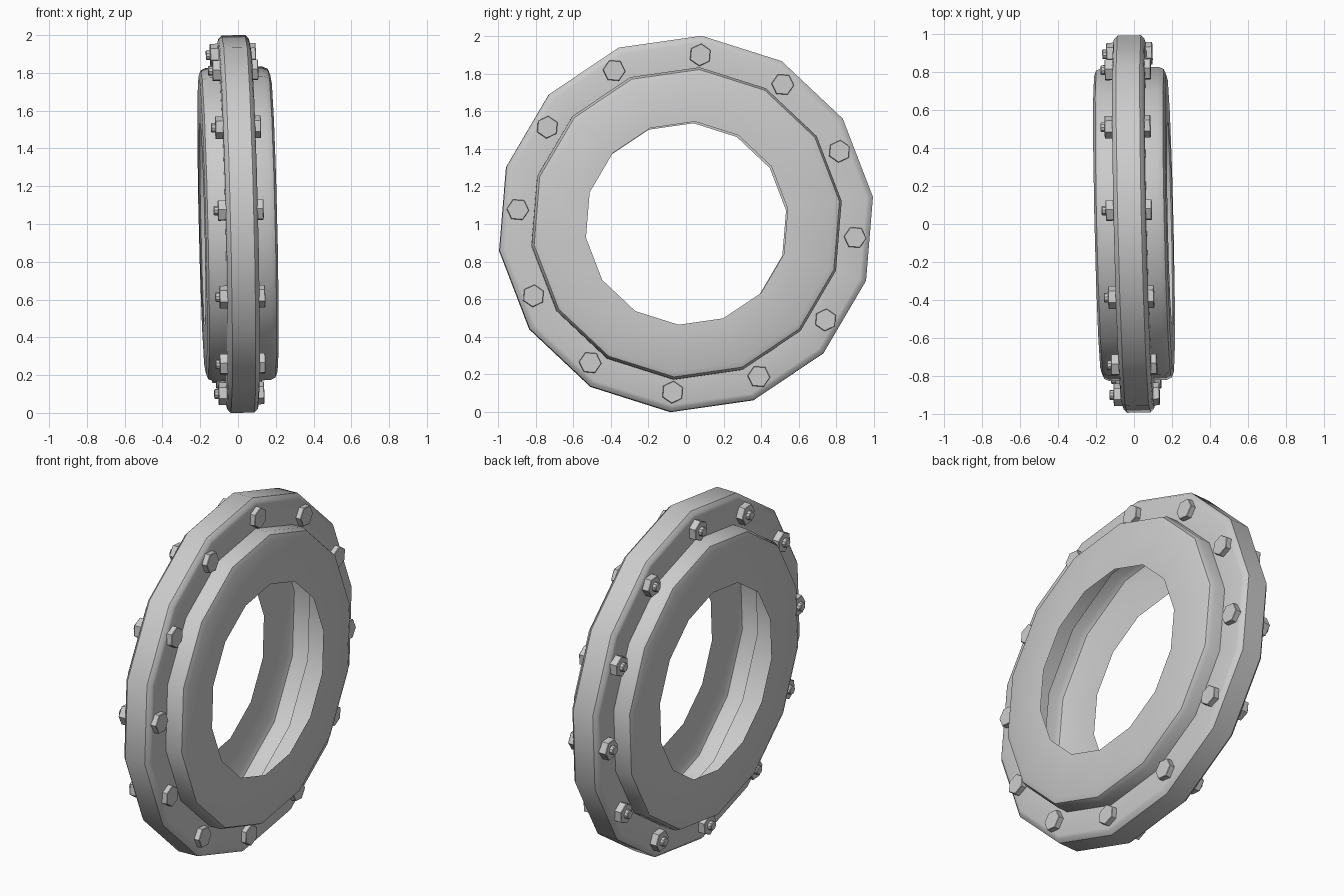
import bpy
from math import sin, cos, pi, radians
from mathutils import Matrix, Vector

default = bpy.data.objects.get("Cube")
if default:
    bpy.data.objects.remove(default, do_unlink=True)

SIDES = 14
BOLTS = 12
START = radians(4.7)

steel = bpy.data.materials.new("light_grey_steel")
steel.use_nodes = True
colour = (0.6, 0.6, 0.6, 1)
steel.diffuse_color = colour
steel.node_tree.nodes["Principled BSDF"].inputs["Base Color"].default_value = colour

# The wheel leans slightly, so every part shares this placement
axis = Vector((1, 0.023, 0.023)).normalized()
lean = Vector((1, 0, 0)).rotation_difference(axis).to_matrix().to_4x4()
PLACE = Matrix.Translation((0, 0, 1)) @ lean


def make(name, verts, faces, matrix=PLACE):
    mesh = bpy.data.meshes.new(name)
    mesh.from_pydata(verts, [], faces)
    mesh.materials.append(steel)
    ob = bpy.data.objects.new(name, mesh)
    bpy.context.collection.objects.link(ob)
    ob.matrix_world = matrix
    bpy.ops.object.select_all(action='DESELECT')
    ob.select_set(True)
    bpy.context.view_layer.objects.active = ob
    bpy.ops.object.shade_smooth_by_angle(angle=radians(30))
    return ob


def revolve(name, profile, closed):
    """Turn an (x, radius) profile around the x axis."""
    n = len(profile)
    verts = []
    for s in range(SIDES):
        a = START + 2 * pi * s / SIDES
        verts += [(x, r * sin(a), r * cos(a)) for x, r in profile]
    faces = []
    for s in range(SIDES):
        t = (s + 1) % SIDES
        for i in range(n if closed else n - 1):
            j = (i + 1) % n
            faces.append((s * n + i, t * n + i, t * n + j, s * n + j))
    return make(name, verts, faces)


def mirrored(half):
    return half + [(-x, r) for x, r in reversed(half)]


# Hollow drum with rounded shoulders and a large opening
revolve("drum_shell", mirrored([(0.19, 0.542), (0.19, 0.79), (0.178, 0.82),
                                (0.15, 0.833)]), False)

# Bolted flange with a chamfered rim
revolve("flange_ring", mirrored([(0.085, 0.825), (0.085, 0.968), (0.08, 0.985),
                                 (0.062, 1.003)]), True)


def prism(name, x0, x1, radius, sides, chamfer, matrix):
    """Prism along x, with its x1 end chamfered."""
    step = chamfer if x1 > x0 else -chamfer
    rings = [(x0, radius), (x1 - step, radius), (x1, radius - chamfer)]
    verts = [(x, r * sin(2 * pi * k / sides), r * cos(2 * pi * k / sides))
             for x, r in rings for k in range(sides)]
    faces = [tuple(range(sides)), tuple(range(2 * sides, 3 * sides))]
    for b in (0, sides):
        for k in range(sides):
            m = (k + 1) % sides
            faces.append((b + k, b + m, b + sides + m, b + sides + k))
    if x1 > x0:
        faces = [tuple(reversed(f)) for f in faces]
        faces[0] = tuple(range(sides))
    else:
        faces[0] = tuple(reversed(range(sides)))
    return make(name, verts, faces, matrix)


# Bolt heads on one side, nuts and stud ends on the other
for i in range(BOLTS):
    turn = Matrix.Rotation(-START - 2 * pi * i / BOLTS, 4, 'X')
    spot = PLACE @ turn @ Matrix.Translation((0, 0, 0.9))
    prism(f"bolt_head_{i + 1}", 0.075, 0.116, 0.06, 6, 0.003, spot)
    prism(f"nut_{i + 1}", -0.075, -0.126, 0.06, 6, 0.003, spot)
    prism(f"stud_end_{i + 1}", -0.12, -0.148, 0.026, 10, 0.004, spot)
